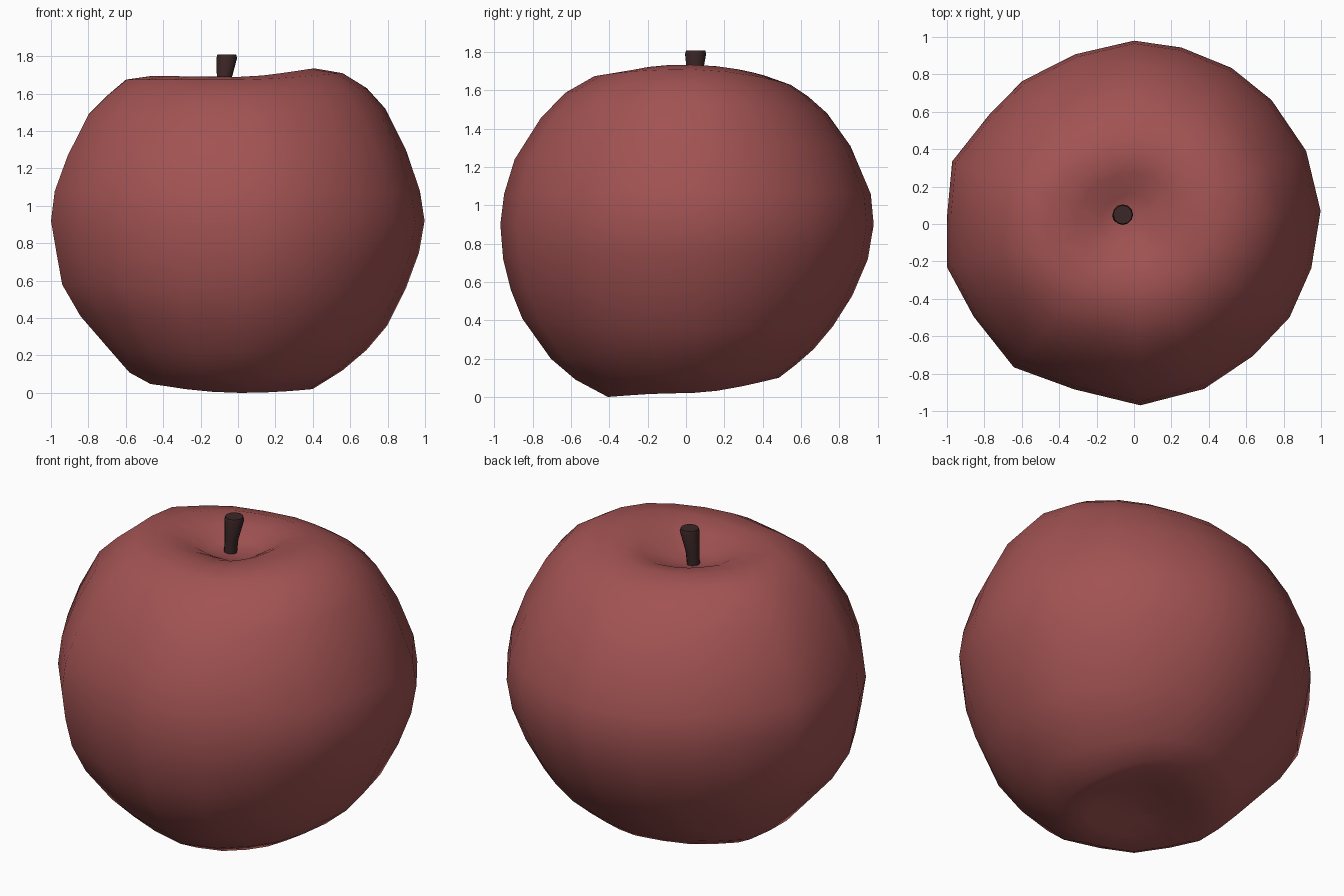
import bpy, bmesh, math
from mathutils import Vector

cube = bpy.data.objects.get("Cube")
if cube:
    bpy.data.objects.remove(cube, do_unlink=True)


def make_material(name, color):
    material = bpy.data.materials.new(name)
    material.use_nodes = True
    material.diffuse_color = color
    material.node_tree.nodes["Principled BSDF"].inputs["Base Color"].default_value = color
    return material


def finish(bm, name, material, sharp_angle):
    bmesh.ops.recalc_face_normals(bm, faces=bm.faces[:])
    mesh = bpy.data.meshes.new(name)
    bm.to_mesh(mesh)
    bm.free()
    mesh.materials.append(material)
    obj = bpy.data.objects.new(name, mesh)
    bpy.context.collection.objects.link(obj)
    bpy.ops.object.select_all(action="DESELECT")
    obj.select_set(True)
    bpy.context.view_layer.objects.active = obj
    bpy.ops.object.shade_smooth_by_angle(angle=math.radians(sharp_angle))
    return obj


def bridge(bm, lower, upper):
    count = len(lower)
    for i in range(count):
        j = (i + 1) % count
        bm.faces.new((lower[i], lower[j], upper[j], upper[i]))


def cap(bm, ring, position):
    tip = bm.verts.new(position)
    for i, vert in enumerate(ring):
        bm.faces.new((vert, ring[(i + 1) % len(ring)], tip))


# Fruit profiles (radius, height), from the bottom dimple up to the stem hollow
right = [(.18, .07), (.28, .03), (.4, .02), (.56, .12), (.69, .23), (.8, .36), (.9, .56),
         (.97, .75), (1, .92), (.975, 1.08), (.9, 1.3), (.79, 1.52), (.69, 1.63),
         (.56, 1.71), (.41, 1.735), (.23, 1.7), (.07, 1.61)]
back = [(.18, .1), (.3, .08), (.48, .1), (.57, .17), (.66, .25), (.76, .37), (.86, .53),
        (.94, .72), (.97, .9), (.955, 1.06), (.85, 1.31), (.73, 1.48), (.63, 1.57),
        (.54, 1.63), (.4, 1.68), (.27, 1.66), (.16, 1.61)]
left = [(.18, .09), (.32, .06), (.47, .05), (.58, .11), (.7, .25), (.84, .41), (.94, .58),
        (.97, .75), (1, .92), (.98, 1.08), (.91, 1.27), (.8, 1.49), (.7, 1.59),
        (.6, 1.675), (.46, 1.695), (.31, 1.67), (.18, 1.61)]
front = [(.18, .06), (.28, .02), (.41, 0), (.58, .09), (.71, .2), (.86, .41), (.92, .56),
         (.96, .72), (.975, .9), (.955, 1.06), (.9, 1.24), (.76, 1.46), (.63, 1.59),
         (.48, 1.675), (.33, 1.69), (.2, 1.66), (.08, 1.61)]
quarters = [right, back, left, front]

# Uneven girth: spoke angle in degrees and widest radius
girth = [(4, 1), (23, 1), (42, .99), (58, .984), (75, .977), (90, .98), (109, .96),
         (128, .97), (143, .97), (161, 1.028), (177, 1), (193, 1.026), (210, .99),
         (230, 1), (250, .94), (272, .97), (293, .958), (312, .95), (329, .97), (346, .977)]


def blend_profiles(level, angle):
    quarter, part = divmod(angle / 90, 1)
    a = Vector(quarters[int(quarter)][level])
    b = Vector(quarters[(int(quarter) + 1) % len(quarters)][level])
    return a.lerp(b, math.sin(part * math.pi / 2) ** 2)


widest = max(range(len(right)), key=lambda level: right[level][0])
bm = bmesh.new()
rings = []
for level in range(len(right)):
    ring = []
    for angle, reach in girth:
        radius, height = blend_profiles(level, angle)
        radius *= reach / blend_profiles(widest, angle)[0]
        turn = math.radians(angle)
        ring.append(bm.verts.new((radius * math.cos(turn), radius * math.sin(turn), height)))
    rings.append(ring)
for lower, upper in zip(rings, rings[1:]):
    bridge(bm, lower, upper)
cap(bm, rings[0], (0, 0, .1))
cap(bm, rings[-1], (-.07, .05, 1.59))
finish(bm, "fruit_body", make_material("dull red skin", (.36, .085, .085, 1)), 80)

# Stem: a short tapered stalk, wider at its cut top
bm = bmesh.new()
rings = []
sides = 12
for center, radius in [((-.08, .04, 1.57), .035), ((-.075, .045, 1.67), .038),
                       ((-.06, .05, 1.79), .055), ((-.06, .05, 1.81), .05)]:
    ring = []
    for i in range(sides):
        turn = math.tau * i / sides
        offset = Vector((math.cos(turn), math.sin(turn), 0)) * radius
        ring.append(bm.verts.new(Vector(center) + offset))
    rings.append(ring)
for lower, upper in zip(rings, rings[1:]):
    bridge(bm, lower, upper)
bm.faces.new(rings[0])
bm.faces.new(rings[-1])
finish(bm, "stem", make_material("dark brown stem", (.045, .02, .02, 1)), 40)
